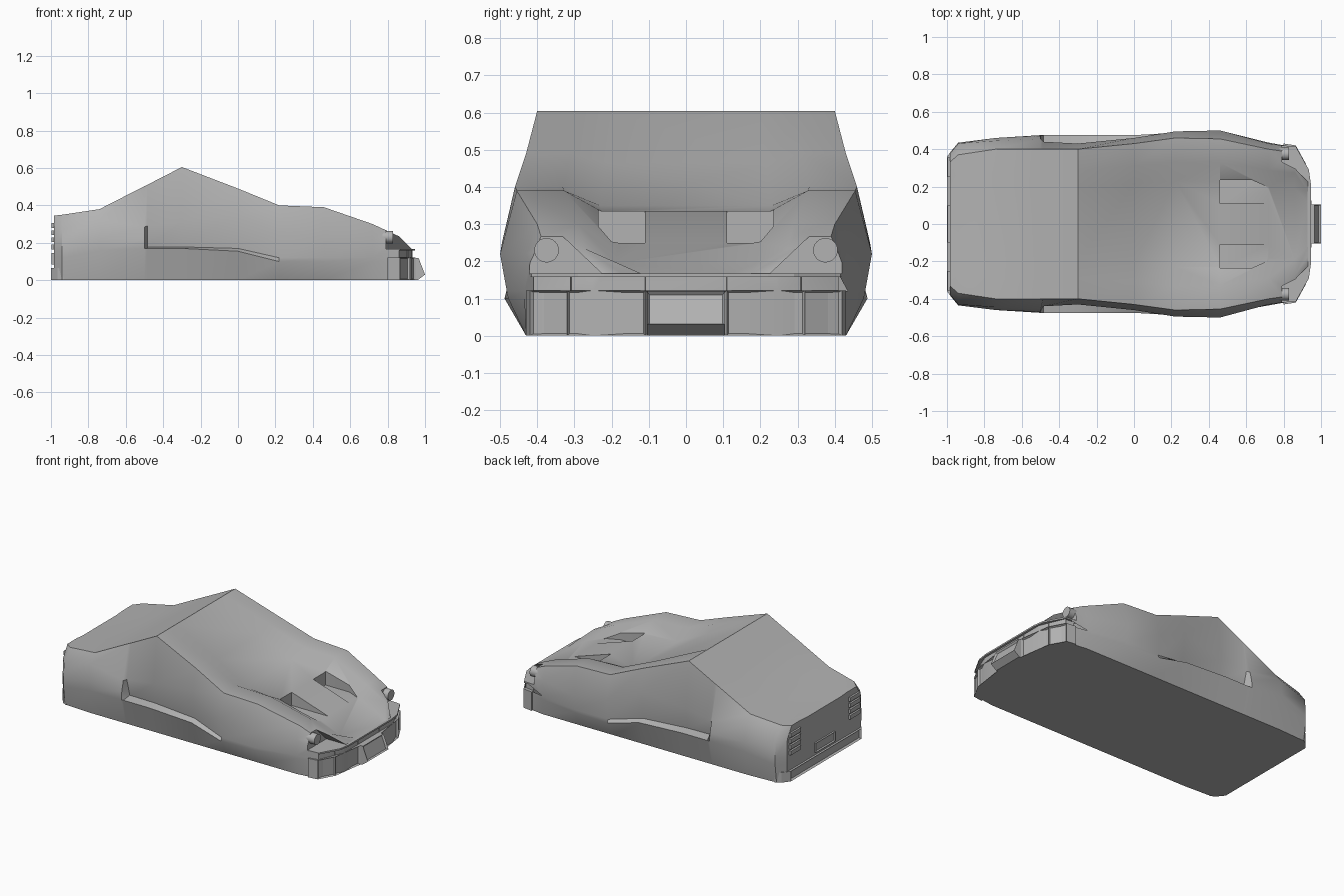
import bpy, bmesh, math
from mathutils import Matrix

if "Cube" in bpy.data.objects:
    bpy.data.objects.remove(bpy.data.objects["Cube"])

paint = bpy.data.materials.new("grey_paint")
paint.diffuse_color = (0.45, 0.45, 0.45, 1)
paint.use_nodes = True
paint.node_tree.nodes["Principled BSDF"].inputs["Base Color"].default_value = paint.diffuse_color


def finish(name, bm, smooth=30):
    bmesh.ops.recalc_face_normals(bm, faces=bm.faces[:])
    me = bpy.data.meshes.new(name)
    bm.to_mesh(me)
    bm.free()
    ob = bpy.data.objects.new(name, me)
    bpy.context.collection.objects.link(ob)
    me.materials.append(paint)
    bpy.ops.object.select_all(action='DESELECT')
    ob.select_set(True)
    bpy.context.view_layer.objects.active = ob
    if smooth:
        bpy.ops.object.shade_smooth_by_angle(angle=math.radians(smooth))
    return ob


def prism(name, pts, axis, a, b, rule=None, rim=0.008, depth=0.012):
    """Extrude a flat outline along an axis; faces meeting the rule become sunken panels."""
    place = {'x': lambda p, t: (t, p[0], p[1]),
             'y': lambda p, t: (p[0], t, p[1]),
             'z': lambda p, t: (p[0], p[1], t)}[axis]
    bm = bmesh.new()
    lo = [bm.verts.new(place(p, a)) for p in pts]
    hi = [bm.verts.new(place(p, b)) for p in pts]
    n = len(pts)
    bm.faces.new(lo)
    bm.faces.new(hi)
    for i in range(n):
        j = (i + 1) % n
        bm.faces.new((lo[i], lo[j], hi[j], hi[i]))
    bmesh.ops.recalc_face_normals(bm, faces=bm.faces[:])
    if rule:
        fs = [f for f in bm.faces if rule(f.normal)]
        bmesh.ops.inset_individual(bm, faces=fs, thickness=rim, depth=-depth)
    return finish(name, bm, 0)


def plan(name, half, z0, z1, rule=None, rim=0.008, depth=0.012):
    """Slab with a plan outline mirrored about y = 0."""
    return prism(name, half + [(x, -y) for x, y in reversed(half)], 'z', z0, z1, rule, rim, depth)


def box(name, x0, x1, y0, y1, z0, z1):
    return prism(name, [(y0, z0), (y1, z0), (y1, z1), (y0, z1)], 'x', x0, x1)


# Body: half sections lofted along the length
# x, centre z, top edge y z, shoulder y z, recess y z, ledge y z, bottom y
stations = [
    (-.985, .34, .33, .345, .375, .27, .38, .16, .38, .12, .37),
    (-.94, .35, .37, .35, .43, .27, .435, .16, .435, .12, .42),
    (-.74, .378, .40, .38, .445, .325, .46, .22, .46, .16, .43),
    (-.50, .503, .40, .503, .455, .285, .47, .22, .475, .17, .43),
    (-.485, .51, .40, .51, .44, .29, .41, .178, .475, .17, .43),
    (-.30, .605, .40, .605, .43, .31, .415, .178, .475, .17, .43),
    (0, .465, .43, .49, .46, .35, .44, .17, .475, .155, .43),
    (.22, .35, .46, .40, .495, .25, .48, .12, .488, .10, .43),
    (.46, .335, .455, .39, .50, .22, .482, .12, .478, .10, .43),
    (.72, .25, .40, .30, .43, .22, .435, .12, .435, .10, .43),
    (.86, .195, .38, .235, .41, .17, .41, .12, .41, .10, .41),
    (.93, .167, .24, .167, .25, .15, .25, .12, .25, .10, .25),
]
bm = bmesh.new()
rings = []
for x, zc, ty, tz, sy, sz, ry, rz, ly, lz, by in stations:
    half = [(ty * .5, zc), (ty * .72, tz), (ty, tz), (sy, sz), (ry, rz), (ly, lz), (by, 0)]
    ring = half + [(-y, z) for y, z in reversed(half)]
    rings.append([bm.verts.new((x, y, z)) for y, z in ring])
for r, s in zip(rings, rings[1:]):
    for i in range(len(r)):
        j = (i + 1) % len(r)
        bm.faces.new((r[i], r[j], s[j], s[i]))
bm.faces.new(rings[0])
bm.faces.new(rings[-1])
body = finish("body", bm, 0)

# Cutters: hood vents and headlight pockets
cutters = []
for s in (1, -1):
    cutters.append(prism("hood_vent_cutter",
                         [(.46, s * .11), (.76, s * .11), (.71, s * .20), (.63, s * .235), (.46, s * .235)],
                         'z', .25, .42))
    cutters.append(prism("headlight_cutter",
                         [(s * .46, .32), (s * .41, .285), (s * .34, .275), (s * .225, .166), (s * .46, .166)],
                         'x', .79, 1.05))
for c in cutters:
    m = body.modifiers.new("cut", 'BOOLEAN')
    m.operation = 'DIFFERENCE'
    m.solver = 'EXACT'
    m.object = c
bpy.ops.object.select_all(action='DESELECT')
body.select_set(True)
bpy.context.view_layer.objects.active = body
for m in list(body.modifiers):
    bpy.ops.object.modifier_apply(modifier=m.name)
for c in cutters:
    bpy.data.objects.remove(c)
bpy.ops.object.shade_smooth_by_angle(angle=math.radians(35))

# Headlights
for s in (1, -1):
    bm = bmesh.new()
    bmesh.ops.create_cone(bm, cap_ends=True, segments=24, radius1=.033, radius2=.033, depth=.09,
                          matrix=Matrix.Translation((.785, s * .375, .23)) @ Matrix.Rotation(math.pi / 2, 4, 'Y'))
    finish("headlight", bm)

# Front bumper, light band and nose lip
forward = lambda n: n.x > .3
plan("front_bumper", [(.80, .43), (.865, .42), (.92, .32), (.95, .11)], 0, .122, forward)
plan("front_light_band", [(.80, .41), (.86, .40), (.91, .31), (.932, .11)], .12, .16, forward, .005, .012)
plan("nose_lip", [(.79, .42), (.865, .415), (.935, .29), (.945, .22)], .158, .168)
prism("front_plate_holder", [(.92, 0), (.96, 0), (1, .03), (.965, .12), (.92, .12)], 'y', -.105, .105,
      lambda n: n.x > .5 and n.z > 0, .01, .012)

# Rear bumper with sunken centre panel
plan("rear_bumper", [(-.93, .425), (-.965, .405), (-1, .36)], 0, .065, lambda n: n.x < -.9, .012, -.0 + .025)

# Rear plate frame and slatted tail lights
prism("rear_plate", [(-.10, .085), (.10, .085), (.10, .145), (-.10, .145)], 'x', -.997, -.98,
      lambda n: n.x < -.9, .008, .008)
for s in (1, -1):
    for i in range(4):
        z = .165 + i * .038
        box("tail_light_slat", -.997, -.98, s * .25, s * .355, z, z + .026)
